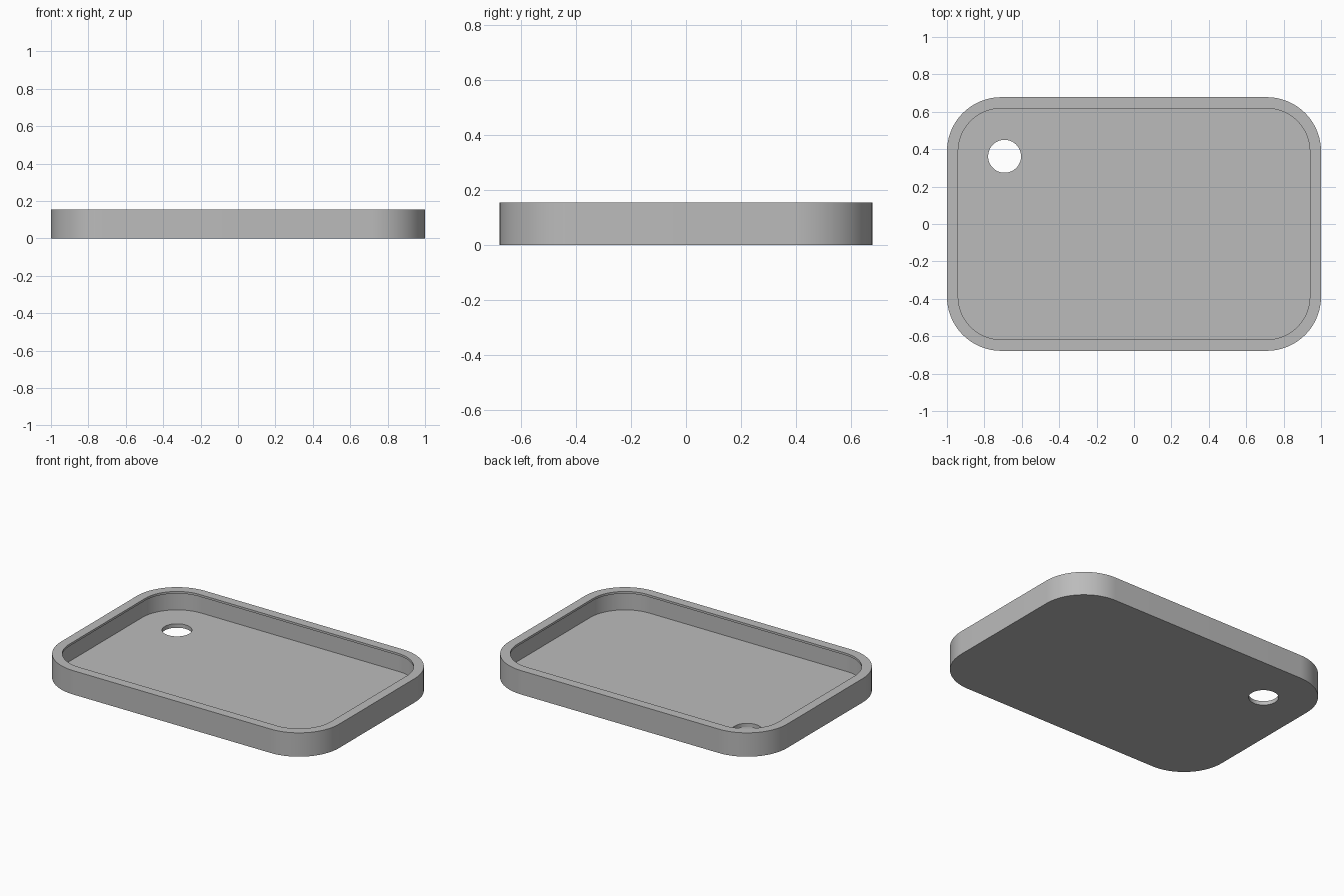
import bpy
import bmesh
from math import sin, cos, pi, radians

default_cube = bpy.data.objects.get("Cube")
if default_cube:
    bpy.data.objects.remove(default_cube, do_unlink=True)

# Overall sizes
HALF_X, HALF_Y, HEIGHT = 1.0, 0.678, 0.155
CORNER = 0.29
RIM, WALL = 0.06, 0.04          # rim overhangs the thinner wall
LIP, FLOOR = 0.014, 0.026
CORNER_STEPS = 24

grey = bpy.data.materials.new("plain grey")
grey.use_nodes = True
colour = (0.5, 0.5, 0.5, 1.0)
grey.diffuse_color = colour
grey.node_tree.nodes["Principled BSDF"].inputs["Base Color"].default_value = colour


def rounded_ring(bm, inset, z):
    """Rounded rectangle of vertices, inset from the outer edge."""
    radius = CORNER - inset
    cx, cy = HALF_X - CORNER, HALF_Y - CORNER
    ring = []
    for quarter, (sx, sy) in enumerate([(1, 1), (-1, 1), (-1, -1), (1, -1)]):
        for step in range(CORNER_STEPS + 1):
            a = (quarter + step / CORNER_STEPS) * pi / 2
            ring.append(bm.verts.new((sx * cx + radius * cos(a),
                                      sy * cy + radius * sin(a), z)))
    return ring


# Tray shell: underside, outer wall, rim, lip, recessed wall and floor
bm = bmesh.new()
section = [(0, 0), (0, HEIGHT), (RIM, HEIGHT), (RIM, HEIGHT - LIP),
           (WALL, HEIGHT - LIP), (WALL, FLOOR)]
rings = [rounded_ring(bm, inset, z) for inset, z in section]
for low, high in zip(rings, rings[1:]):
    for i in range(len(low)):
        j = (i + 1) % len(low)
        bm.faces.new((low[i], low[j], high[j], high[i]))
bm.faces.new(rings[0][::-1])
bm.faces.new(rings[-1])
bmesh.ops.recalc_face_normals(bm, faces=bm.faces)
mesh = bpy.data.meshes.new("tray_shell")
bm.to_mesh(mesh)
bm.free()
tray = bpy.data.objects.new("tray_shell", mesh)
bpy.context.collection.objects.link(tray)
mesh.materials.append(grey)

# Round hole through the floor near the back corner
bpy.ops.mesh.primitive_cylinder_add(vertices=64, radius=0.088, depth=0.1,
                                    location=(-0.692, 0.362, 0.02))
cutter = bpy.context.object
cutter.name = "hole_cutter"
cutter.hide_render = True
cutter.data.materials.append(grey)

bpy.ops.object.select_all(action="DESELECT")
tray.select_set(True)
bpy.context.view_layer.objects.active = tray
cut = tray.modifiers.new("round_hole", "BOOLEAN")
cut.operation = "DIFFERENCE"
cut.solver = "EXACT"
cut.object = cutter
bpy.ops.object.modifier_apply(modifier=cut.name)
bpy.data.objects.remove(cutter, do_unlink=True)
bpy.ops.object.shade_smooth_by_angle(angle=radians(30))
